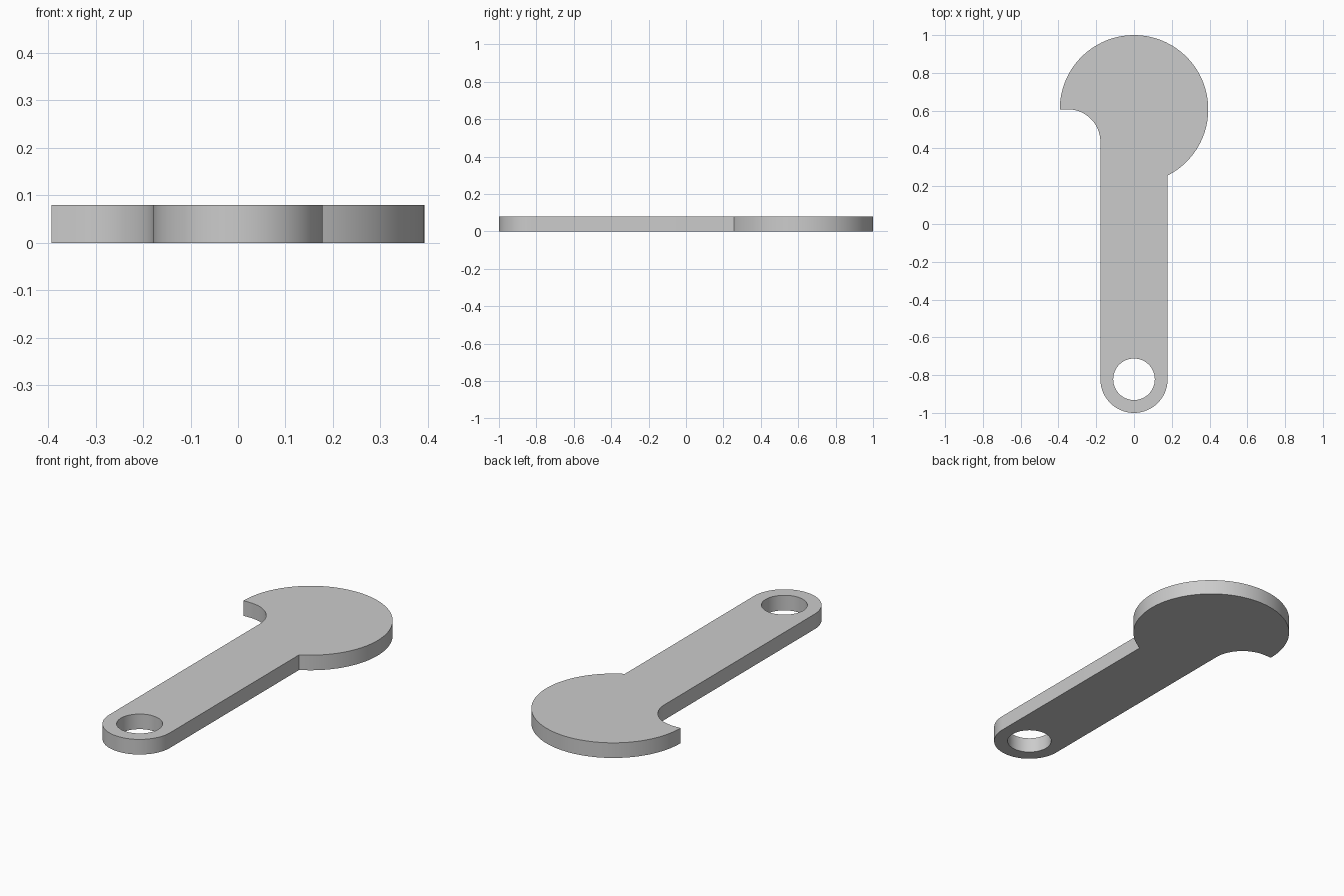
import bpy, bmesh
from math import acos, cos, sin, pi, radians

cube = bpy.data.objects.get("Cube")
if cube:
    bpy.data.objects.remove(cube, do_unlink=True)

THICKNESS = 0.08
HALF_WIDTH = 0.178            # shank half width
HEAD_R, HEAD_Y = 0.393, 0.607
EYE_R, EYE_Y = 0.11, -0.822
NOTCH_R = 0.172


def arc(cx, cy, r, start, end, steps):
    """Points along an arc, angles in radians."""
    return [(cx + r * cos(start + (end - start) * i / steps),
             cy + r * sin(start + (end - start) * i / steps))
            for i in range(steps + 1)]


def add_loop(bm, points):
    """Closed loop of edges on the ground plane."""
    verts = [bm.verts.new((x, y, 0)) for x, y in points]
    return [bm.edges.new((v, verts[i - 1])) for i, v in enumerate(verts)]


# Outline: rounded shank end, round head, then the concave notch
join = -acos(HALF_WIDTH / HEAD_R)
outline = arc(0, EYE_Y, HALF_WIDTH, pi, 2 * pi, 40)
outline += arc(0, HEAD_Y, HEAD_R, join, pi, 80)
outline += arc(-HALF_WIDTH - NOTCH_R, HEAD_Y - NOTCH_R, NOTCH_R, pi / 2, 0, 24)

# Hanging hole
hole = arc(0, EYE_Y, EYE_R, 0, 2 * pi, 64)[:-1]

# Fill the profile and extrude it to a plate
bm = bmesh.new()
edges = add_loop(bm, outline) + add_loop(bm, hole)
bmesh.ops.triangle_fill(bm, use_beauty=True, use_dissolve=False, edges=edges)
extruded = bmesh.ops.extrude_face_region(bm, geom=bm.faces[:], use_keep_orig=True)
top = [g for g in extruded["geom"] if isinstance(g, bmesh.types.BMVert)]
bmesh.ops.translate(bm, vec=(0, 0, THICKNESS), verts=top)
bmesh.ops.recalc_face_normals(bm, faces=bm.faces[:])

mesh = bpy.data.meshes.new("key_plate")
bm.to_mesh(mesh)
bm.free()
plate = bpy.data.objects.new("key_plate", mesh)
bpy.context.collection.objects.link(plate)

# Smooth rims, sharp edges
mesh.shade_smooth()
mesh.set_sharp_from_angle(angle=radians(30))

# Plain grey
grey = bpy.data.materials.new("light_grey")
grey.use_nodes = True
color = (0.6, 0.6, 0.6, 1)
grey.diffuse_color = color
grey.node_tree.nodes["Principled BSDF"].inputs["Base Color"].default_value = color
mesh.materials.append(grey)
